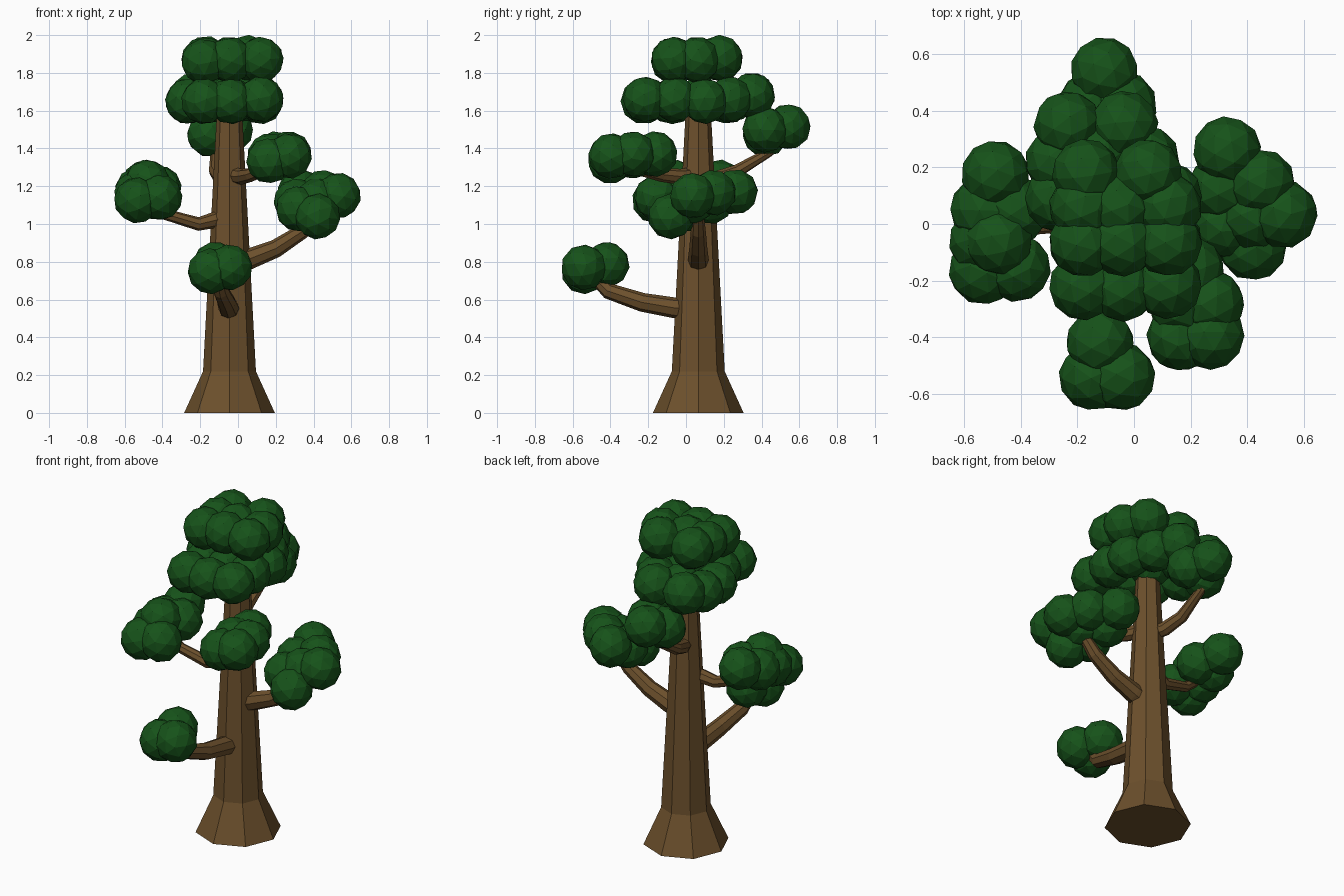
import bpy, bmesh, math, random
from mathutils import Matrix, Euler

random.seed(4)


def material(name, color):
    m = bpy.data.materials.new(name)
    m.diffuse_color = color
    return m


BARK = material("bark", (0.15, 0.08, 0.025, 1))
LEAF = material("leaf", (0.008, 0.085, 0.01, 1))


def add_mesh(name, bm, mat):
    me = bpy.data.meshes.new(name)
    bm.to_mesh(me)
    bm.free()
    me.materials.append(mat)
    ob = bpy.data.objects.new(name, me)
    bpy.context.collection.objects.link(ob)
    return ob


# Trunk: eight-sided, flared at the foot
def trunk(cx, cy, profile, sides=8):
    bm = bmesh.new()
    rings = []
    for r, z in profile:
        rings.append([bm.verts.new((cx + r * math.cos(math.tau * i / sides),
                                    cy + r * math.sin(math.tau * i / sides), z))
                      for i in range(sides)])
    for a, b in zip(rings, rings[1:]):
        for i in range(sides):
            j = (i + 1) % sides
            bm.faces.new((a[i], a[j], b[j], b[i]))
    bm.faces.new(rings[0][::-1])
    bm.faces.new(rings[-1])
    add_mesh("trunk", bm, BARK)


# Branch: tapered tube along a few points, each x, y, z, radius
def branch(name, points):
    cu = bpy.data.curves.new(name, 'CURVE')
    cu.dimensions = '3D'
    cu.bevel_depth = 1.0
    cu.bevel_resolution = 2
    cu.use_fill_caps = True
    sp = cu.splines.new('POLY')
    sp.use_smooth = False
    sp.points.add(len(points) - 1)
    for p, (x, y, z, r) in zip(sp.points, points):
        p.co = (x, y, z, 1)
        p.radius = r
    cu.materials.append(BARK)
    ob = bpy.data.objects.new(name, cu)
    bpy.context.collection.objects.link(ob)
    bpy.ops.object.select_all(action='DESELECT')
    ob.select_set(True)
    bpy.context.view_layer.objects.active = ob
    bpy.ops.object.convert(target='MESH')
    bpy.ops.object.shade_flat()


# Foliage: cluster of faceted balls at the given centres
def foliage(name, centres, radius=0.122):
    bm = bmesh.new()
    for c in centres:
        turn = Euler([random.uniform(0, math.tau) for _ in range(3)]).to_matrix().to_4x4()
        bmesh.ops.create_icosphere(bm, subdivisions=2, radius=radius,
                                   matrix=Matrix.Translation(c) @ turn)
    add_mesh(name, bm, LEAF)


trunk(-0.045, 0.065, [(0.24, 0), (0.14, 0.22), (0.064, 1.65)])

branch("front_branch", [(-0.045, 0.03, 0.55, .055), (-0.05, -0.06, 0.556, .055),
                        (-0.06, -0.23, 0.585, .05), (-0.09, -0.41, 0.645, .043),
                        (-0.11, -0.5, 0.73, .03)])
branch("right_branch", [(-0.02, 0.065, 0.79, .055), (0.06, 0.065, 0.815, .055),
                        (0.2, 0.065, 0.87, .048), (0.34, 0.065, 0.96, .04),
                        (0.42, 0.065, 1.05, .03)])
branch("left_branch", [(-0.06, 0.05, 1.04, .042), (-0.13, 0.03, 1.02, .042),
                       (-0.21, 0.01, 1.0, .036), (-0.38, -0.01, 1.05, .03),
                       (-0.47, -0.01, 1.12, .025)])
branch("front_right_branch", [(-0.03, 0.04, 1.26, .042), (0.02, -0.03, 1.25, .042),
                              (0.07, -0.13, 1.26, .037), (0.16, -0.26, 1.29, .03),
                              (0.2, -0.33, 1.35, .025)])
branch("back_branch", [(-0.06, 0.09, 1.23, .04), (-0.09, 0.16, 1.24, .04),
                       (-0.12, 0.27, 1.28, .035), (-0.12, 0.44, 1.38, .025),
                       (-0.11, 0.5, 1.46, .02)])

foliage("front_leaves", [(-0.145, -0.54, 0.75), (-0.045, -0.54, 0.77), (-0.12, -0.42, 0.785)])
foliage("right_leaves", [(0.33, 0.26, 1.17), (0.45, 0.145, 1.165), (0.53, 0.035, 1.15),
                         (0.42, -0.08, 1.04), (0.31, 0.13, 1.12), (0.42, 0.03, 1.12),
                         (0.32, 0.0, 1.08)])
foliage("left_leaves", [(-0.49, 0.175, 1.22), (-0.53, 0.05, 1.18), (-0.42, 0.05, 1.19),
                        (-0.535, -0.06, 1.16), (-0.48, -0.06, 1.22),
                        (-0.535, -0.165, 1.125), (-0.415, -0.155, 1.14)])
foliage("front_right_leaves", [(0.165, -0.4, 1.335), (0.27, -0.395, 1.36),
                               (0.27, -0.28, 1.37), (0.17, -0.28, 1.36), (0.2, -0.165, 1.37)])
foliage("back_leaves", [(-0.105, 0.54, 1.515), (-0.15, 0.42, 1.475), (-0.04, 0.42, 1.5)])
foliage("lower_crown", [(-0.235, 0.35, 1.68), (-0.035, 0.35, 1.68), (-0.265, 0.22, 1.65),
                        (-0.265, 0.09, 1.65), (-0.13, 0.24, 1.66), (0.04, 0.23, 1.66),
                        (-0.05, 0.08, 1.66), (0.12, 0.1, 1.65), (0.12, -0.06, 1.66),
                        (-0.18, -0.07, 1.65), (-0.03, -0.08, 1.65), (-0.18, -0.22, 1.65),
                        (-0.04, -0.225, 1.65), (0.12, -0.215, 1.66)])
foliage("upper_crown", [(-0.17, 0.18, 1.875), (0.05, 0.18, 1.88), (-0.18, 0.06, 1.87),
                        (-0.05, 0.06, 1.87), (0.12, 0.06, 1.87), (-0.18, -0.065, 1.86),
                        (-0.04, -0.065, 1.87), (0.12, -0.065, 1.87)])
